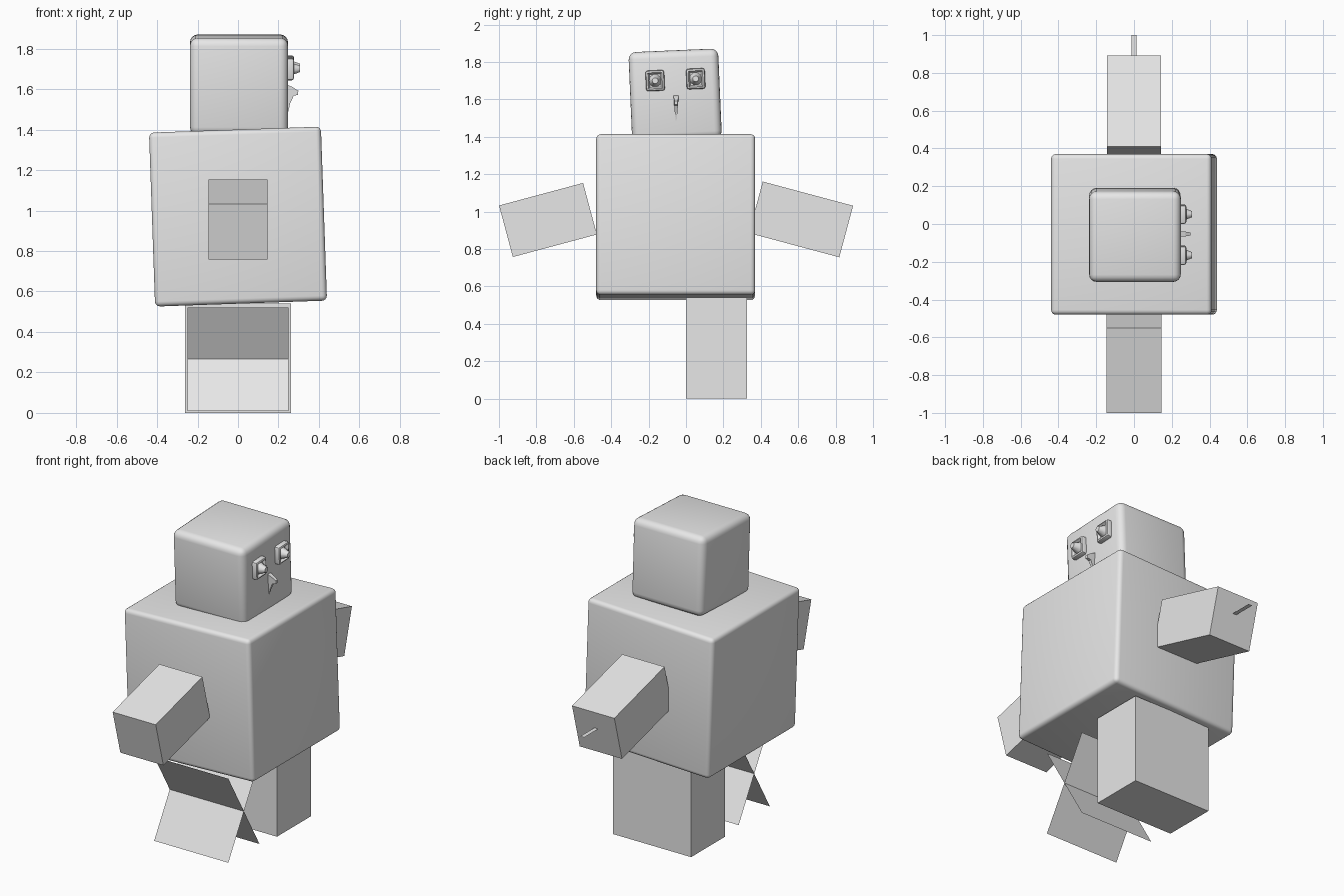
import bpy, bmesh
from math import radians
from mathutils import Matrix, Vector

cube = bpy.data.objects.get("Cube")
if cube:
    bpy.data.objects.remove(cube, do_unlink=True)

grey = bpy.data.materials.new("plain grey")
grey.use_nodes = True
grey.diffuse_color = (0.8, 0.8, 0.8, 1)
grey.node_tree.nodes["Principled BSDF"].inputs["Base Color"].default_value = (0.8, 0.8, 0.8, 1)


def finish(name, bm, loc=(0, 0, 0), rot=(0, 0, 0), smooth=False):
    """Turn a bmesh into a named, coloured object."""
    mesh = bpy.data.meshes.new(name)
    bm.to_mesh(mesh)
    bm.free()
    mesh.materials.append(grey)
    ob = bpy.data.objects.new(name, mesh)
    bpy.context.collection.objects.link(ob)
    ob.location = loc
    ob.rotation_euler = [radians(a) for a in rot]
    if smooth:
        bpy.ops.object.select_all(action='DESELECT')
        ob.select_set(True)
        bpy.context.view_layer.objects.active = ob
        bpy.ops.object.shade_smooth_by_angle(angle=radians(35))
    return ob


def block(size, bevel=0, segments=4):
    bm = bmesh.new()
    bmesh.ops.create_cube(bm, size=1)
    bmesh.ops.scale(bm, vec=size, verts=bm.verts)
    if bevel:
        bmesh.ops.bevel(bm, geom=bm.edges[:], offset=bevel, segments=segments,
                        profile=0.5, affect='EDGES')
    return bm


def sheet(bm, points):
    bm.faces.new([bm.verts.new(p) for p in points])


# Torso and head: slightly tilted rounded blocks
finish("torso", block((0.85, 0.85, 0.86), 0.025), (0, -0.055, 0.97), (0, -2, 0), True)
finish("head", block((0.485, 0.48, 0.48), 0.04), (0.005, -0.058, 1.622), (2.5, 0, 0), True)

# Arms
finish("front_arm", block((0.29, 0.465, 0.285)), (0, -0.738, 0.955), (15, 0, 0))
finish("back_arm", block((0.285, 0.5, 0.285)), (0, 0.615, 0.958), (-15, 0, 0))

# Thin flat stick in the back hand
bm = bmesh.new()
sheet(bm, [(-0.013, 0.8, 0.92), (0.013, 0.8, 0.92), (0.013, 1.0, 0.92), (-0.013, 1.0, 0.92)])
finish("hand_stick", bm)

# Solid leg, and the leg made of two crossed sheets
finish("back_leg", block((0.525, 0.325, 0.54)), (0, 0.163, 0.27))
bm = bmesh.new()
for s in (1, -1):
    sheet(bm, [(-0.25, -0.15 * s, -0.256), (0.25, -0.15 * s, -0.256),
               (0.25, 0.15 * s, 0.256), (-0.25, 0.15 * s, 0.256)])
finish("crossed_front_leg", bm, (0, -0.3, 0.266))

# Eyes: rounded frame with a sunken centre and a protruding pupil
for side, y, z in (("right", -0.165, 1.7), ("left", 0.052, 1.71)):
    bm = block((0.06, 0.1, 0.11), 0.012, 2)
    front = max(bm.faces, key=lambda f: f.calc_center_median().x)
    bmesh.ops.inset_region(bm, faces=[front], thickness=0.012)
    bmesh.ops.translate(bm, vec=(-0.015, 0, 0), verts=front.verts)
    finish(side + "_eye_frame", bm, (0.247, y, z), (2.5, 0, 0), True)
    bm = bmesh.new()
    bmesh.ops.create_cone(bm, cap_ends=True, segments=10, radius1=0.036, radius2=0.016,
                          depth=0.05, matrix=Matrix.Rotation(radians(90), 4, 'Y'))
    finish(side + "_pupil", bm, (0.282, y, z), smooth=True)

# Hooked beak: tapered side profile of (x, z, half width)
profile = [(0.235, 1.625, 0.014), (0.27, 1.61, 0.013), (0.298, 1.592, 0.008),
           (0.297, 1.572, 0.008), (0.275, 1.567, 0.01), (0.258, 1.53, 0.007),
           (0.246, 1.48, 0.002), (0.235, 1.48, 0.002)]
bm = bmesh.new()
left = [bm.verts.new((x, w, z)) for x, z, w in profile]
right = [bm.verts.new((x, -w, z)) for x, z, w in profile]
bm.faces.new(left)
bm.faces.new(right[::-1])
for i in range(len(profile)):
    j = (i + 1) % len(profile)
    bm.faces.new((left[i], right[i], right[j], left[j]))
bmesh.ops.recalc_face_normals(bm, faces=bm.faces)
finish("beak", bm, (0, -0.053, 0))
